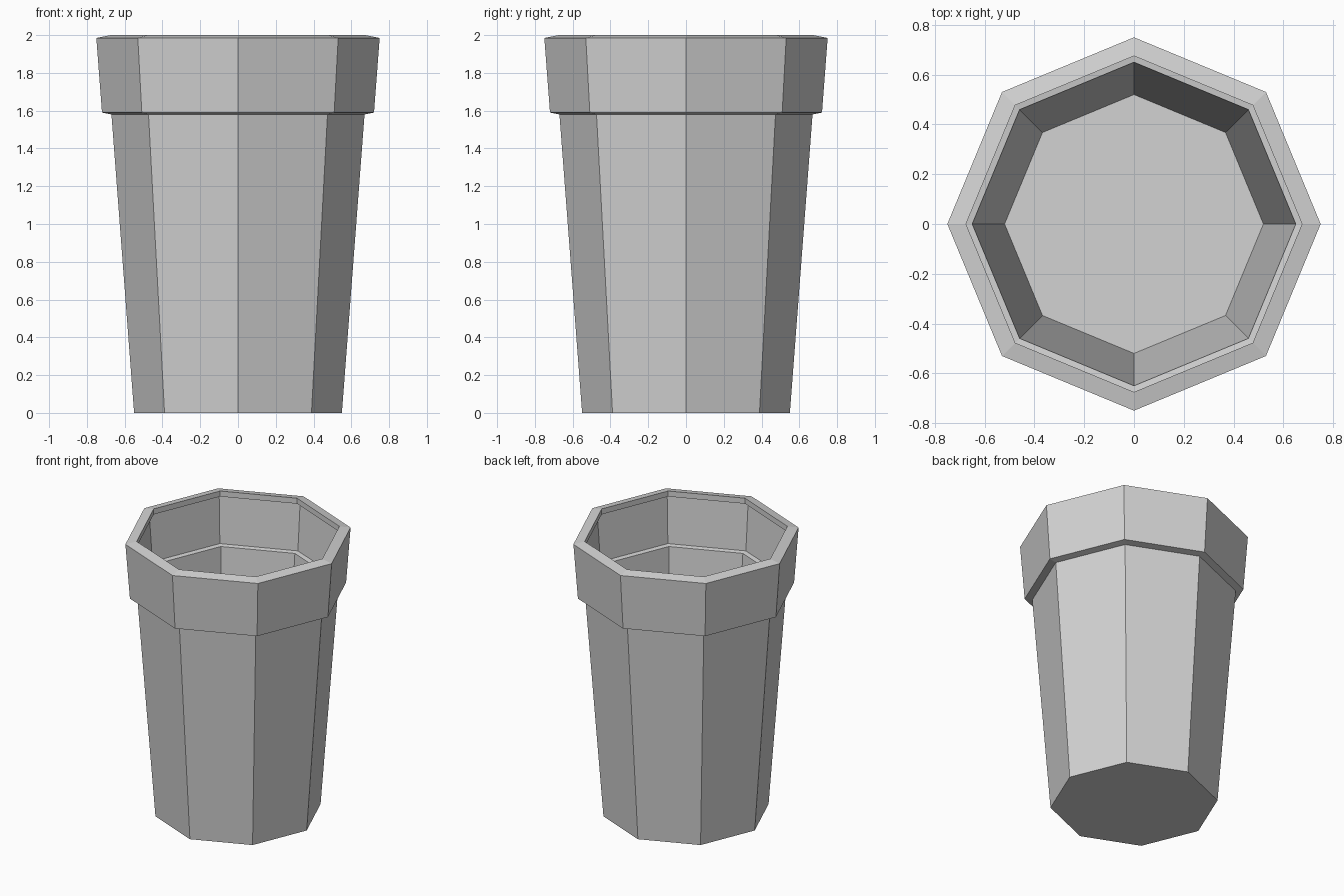
import bpy
import bmesh
from math import cos, sin, pi

cube = bpy.data.objects.get("Cube")
if cube:
    bpy.data.objects.remove(cube, do_unlink=True)

SIDES = 8


def make_material(name, color):
    mat = bpy.data.materials.new(name)
    mat.use_nodes = True
    mat.diffuse_color = color
    mat.node_tree.nodes["Principled BSDF"].inputs["Base Color"].default_value = color
    return mat


def lathe(name, profile, mat):
    """Turn (radius, height) points into a faceted closed shell, capped at both ends."""
    bm = bmesh.new()
    rings = []
    for r, z in profile:
        rings.append([bm.verts.new((r * cos(2 * pi * i / SIDES),
                                    r * sin(2 * pi * i / SIDES), z))
                      for i in range(SIDES)])
    for low, high in zip(rings, rings[1:]):
        for i in range(SIDES):
            j = (i + 1) % SIDES
            bm.faces.new((low[i], low[j], high[j], high[i]))
    bm.faces.new(rings[0][::-1])
    bm.faces.new(rings[-1])
    bmesh.ops.recalc_face_normals(bm, faces=bm.faces)
    mesh = bpy.data.meshes.new(name)
    bm.to_mesh(mesh)
    bm.free()
    mesh.materials.append(mat)
    obj = bpy.data.objects.new(name, mesh)
    bpy.context.collection.objects.link(obj)
    return obj


grey = make_material("light_grey", (0.65, 0.65, 0.65, 1))

# Outer wall and overhanging collar, from the base up
outside = [(0.55, 0), (0.67, 1.58), (0.72, 1.59), (0.75, 1.985)]
# Sloped lip with its undercut, inner ledge and floor, from the top down
inside = [(0.675, 2), (0.675, 1.96), (0.71, 1.95), (0.685, 1.615),
          (0.65, 1.61), (0.52, 0.04)]

lathe("plant_pot", outside + inside, grey)
